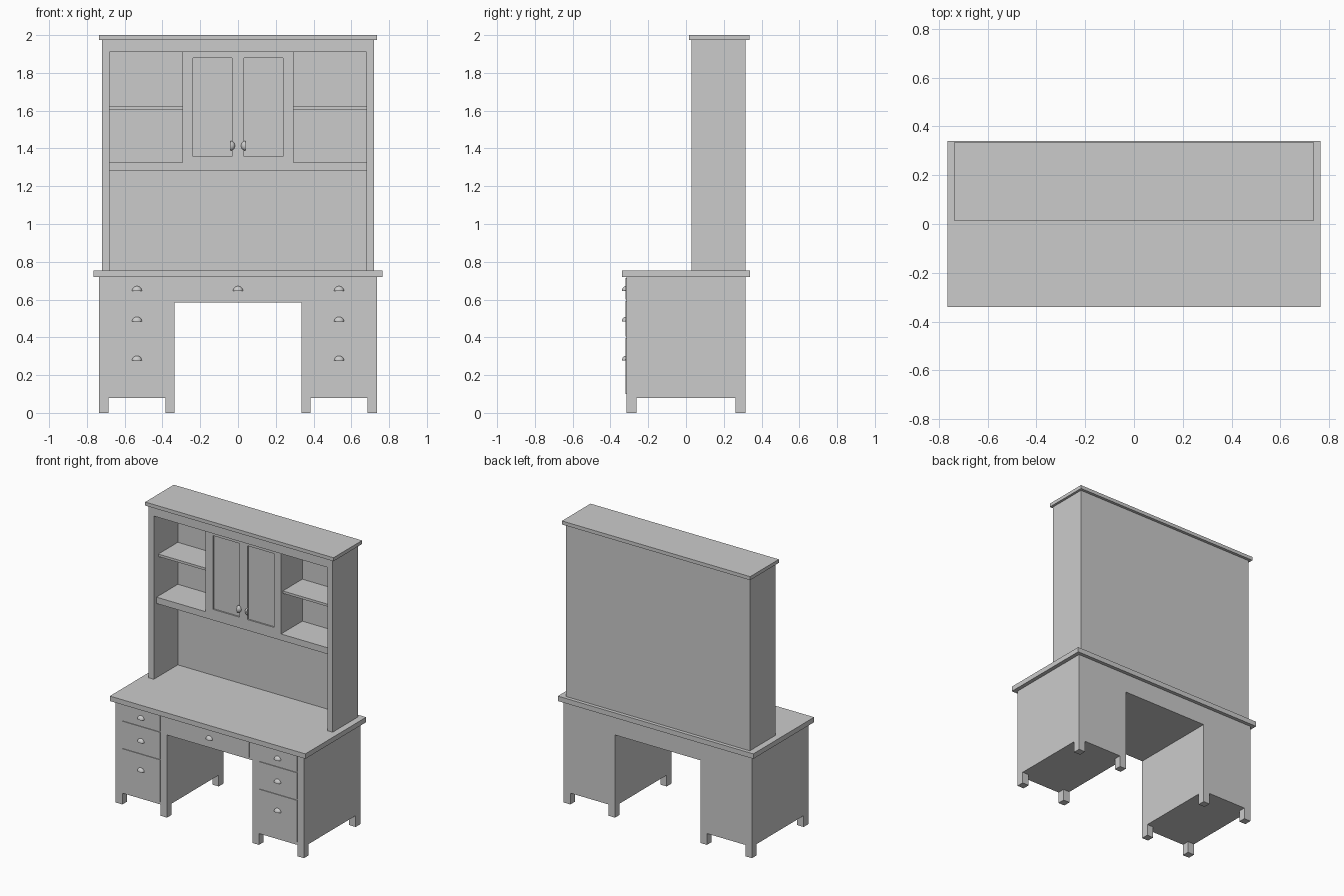
import bpy, bmesh, math
from mathutils import Matrix, Vector

if "Cube" in bpy.data.objects:
    bpy.data.objects.remove(bpy.data.objects["Cube"])


def finish(name, bm):
    me = bpy.data.meshes.new(name)
    bmesh.ops.recalc_face_normals(bm, faces=bm.faces)
    bm.to_mesh(me)
    bm.free()
    ob = bpy.data.objects.new(name, me)
    bpy.context.collection.objects.link(ob)
    return ob


def box_bm(x, y, z):
    bm = bmesh.new()
    lo, hi = (Vector(v) for v in zip(x, y, z))
    size = hi - lo
    bmesh.ops.create_cube(bm, size=1, matrix=Matrix.Translation((lo + hi) / 2)
                          @ Matrix.Diagonal((*size, 1)))
    return bm


def box(name, x, y, z):
    return finish(name, box_bm(x, y, z))


def span(s, a, b):
    return tuple(sorted((s * a, s * b)))


def door(name, x, y, z, border, depth):
    # slab whose front face has a recessed panel
    bm = box_bm(x, y, z)
    bm.normal_update()
    front = min(bm.faces, key=lambda f: f.calc_center_median().y)
    bmesh.ops.inset_region(bm, faces=[front], thickness=border)
    r = bmesh.ops.extrude_face_region(bm, geom=[front])
    verts = [v for v in r["geom"] if isinstance(v, bmesh.types.BMVert)]
    bmesh.ops.translate(bm, verts=verts, vec=(0, depth, 0))
    if front.is_valid:
        bmesh.ops.delete(bm, geom=[front], context='FACES_ONLY')
    return finish(name, bm)


def cup_pull(name, loc, roll=0):
    # quarter ellipsoid with its flat side down before rolling
    bm = bmesh.new()
    bmesh.ops.create_uvsphere(bm, u_segments=24, v_segments=12, radius=1)
    for no in ((0, 0, -1), (0, 1, 0)):
        geom = bm.verts[:] + bm.edges[:] + bm.faces[:]
        bmesh.ops.bisect_plane(bm, geom=geom, dist=1e-5, plane_co=(0, 0, 0),
                               plane_no=no, clear_outer=True)
    bmesh.ops.holes_fill(bm, edges=[e for e in bm.edges if e.is_boundary])
    bmesh.ops.transform(bm, verts=bm.verts, matrix=Matrix.Translation(loc)
                        @ Matrix.Rotation(roll, 4, 'Y')
                        @ Matrix.Diagonal((0.026, 0.019, 0.025, 1)))
    ob = finish(name, bm)
    bpy.context.view_layer.objects.active = ob
    ob.select_set(True)
    bpy.ops.object.shade_smooth_by_angle(angle=math.radians(40))
    ob.select_set(False)


# desk
D = 0.315
FRONT = -0.32
box("desktop", (-0.765, 0.765), (-0.34, 0.34), (0.72, 0.755))
box("center_drawer_box", (-0.335, 0.335), (-D, D), (0.585, 0.72))
box("center_drawer_front", (-0.31, 0.31), (FRONT, -D), (0.60, 0.715))
cup_pull("center_drawer_pull", (0, FRONT, 0.646))

for side, s in (("left", -1), ("right", 1)):
    # drawer pedestals and feet
    box(side + "_pedestal", span(s, 0.335, 0.737), (-D, D), (0.08, 0.72))
    for x in ((0.335, 0.385), (0.685, 0.737)):
        for y in ((-D, -D + 0.052), (D - 0.052, D)):
            box(side + "_foot", span(s, *x), y, (0, 0.08))
    # drawers
    for z, pull in (((0.60, 0.715), 0.646), ((0.405, 0.592), 0.484), ((0.10, 0.397), 0.277)):
        box(side + "_drawer_front", span(s, 0.385, 0.685), (FRONT, -D), z)
        cup_pull(side + "_drawer_pull", (s * 0.535, FRONT, pull))
    # hutch sides, open shelves and cabinet doors
    box(side + "_hutch_side", span(s, 0.68, 0.72), (0.03, D), (0.755, 1.975))
    box(side + "_cubby_shelf", span(s, 0.295, 0.68), (0.08, 0.298), (1.605, 1.622))
    box(side + "_cabinet_side", span(s, 0.27, 0.295), (0.06, 0.298), (1.325, 1.91))
    door(side + "_cabinet_door", span(s, 0, 0.27), (0.06, 0.08), (1.325, 1.91), 0.045, 0.01)
    cup_pull(side + "_door_pull", (s * 0.041, 0.06, 1.414), -s * math.pi / 2)

# hutch
box("hutch_back", (-0.68, 0.68), (0.298, D), (0.755, 1.975))
box("hutch_lower_shelf", (-0.68, 0.68), (0.06, 0.298), (1.28, 1.325))
box("hutch_top_rail", (-0.68, 0.68), (0.03, 0.298), (1.91, 1.975))
box("hutch_top", (-0.737, 0.737), (0.015, 0.335), (1.975, 2.0))
